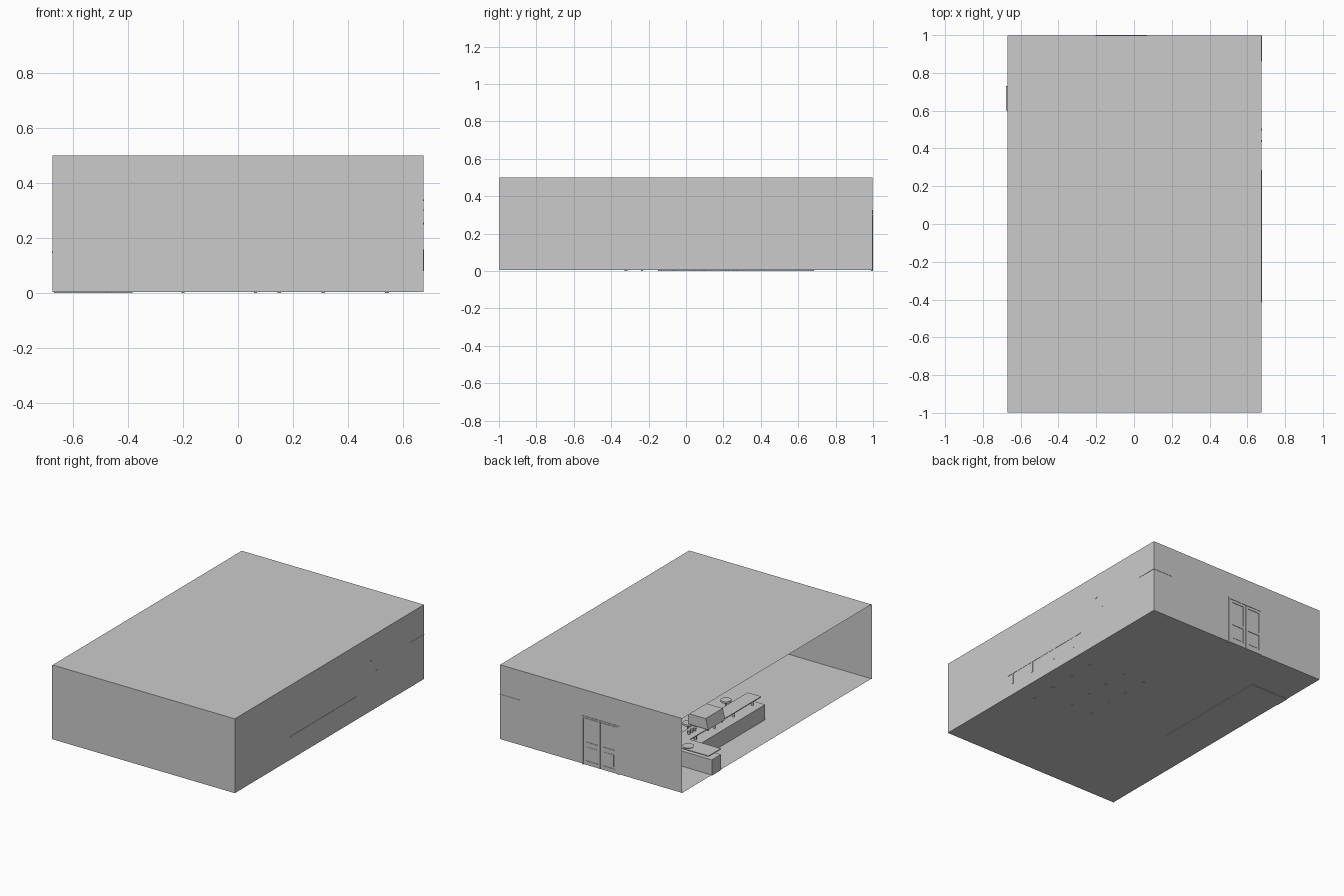
import bpy, bmesh, math
from mathutils import Vector

if "Cube" in bpy.data.objects:
    bpy.data.objects.remove(bpy.data.objects["Cube"])

def box(name, x0, x1, y0, y1, z0, z1):
    bm = bmesh.new()
    bmesh.ops.create_cube(bm, size=1)
    for v in bm.verts:
        v.co = Vector((x0 + (v.co.x + .5) * (x1 - x0),
                       y0 + (v.co.y + .5) * (y1 - y0),
                       z0 + (v.co.z + .5) * (z1 - z0)))
    return finish(name, bm)

def finish(name, bm):
    me = bpy.data.meshes.new(name)
    bm.to_mesh(me)
    bm.free()
    ob = bpy.data.objects.new(name, me)
    bpy.context.collection.objects.link(ob)
    return ob

def sheet(name, pts):
    bm = bmesh.new()
    bm.faces.new([bm.verts.new(p) for p in pts])
    return finish(name, bm)

def prism(name, pts, z0, z1):
    bm = bmesh.new()
    f = bm.faces.new([bm.verts.new((x, y, z0)) for x, y in pts])
    r = bmesh.ops.extrude_face_region(bm, geom=[f])
    bmesh.ops.translate(bm, vec=(0, 0, z1 - z0),
                        verts=[g for g in r['geom'] if isinstance(g, bmesh.types.BMVert)])
    bmesh.ops.recalc_face_normals(bm, faces=bm.faces)
    return finish(name, bm)

def cyl(name, x, y, z0, z1, r, n=16, r2=None):
    bm = bmesh.new()
    bmesh.ops.create_cone(bm, cap_ends=True, segments=n, radius1=r,
                          radius2=r if r2 is None else r2, depth=z1 - z0)
    bmesh.ops.translate(bm, verts=bm.verts, vec=(x, y, (z0 + z1) / 2))
    for f in bm.faces:
        f.smooth = len(f.verts) == 4
    return finish(name, bm)

# Room shell, open on the left side
L, R, F, B, Z, H = -.67, .675, -.998, .997, .004, .5
sheet("floor", [(L, F, Z), (R, F, Z), (R, B, Z), (L, B, Z)])
sheet("ceiling", [(L, F, H), (R, F, H), (R, B, H), (L, B, H)])
sheet("right_wall", [(R, F, Z), (R, B, Z), (R, B, H), (R, F, H)])
sheet("front_wall", [(L - .005, F, Z), (R, F, Z), (R, F, H), (L - .005, F, H)])
sheet("back_wall", [(L, B, Z), (R, B, Z), (R, B, H), (L, B, H)])

# Double door in the back wall
y0, y1 = .99, 1.0
box("door_frame_top", -.205, .069, y0, y1, .315, .325)
for x in (-.205, .059):
    box("door_jamb", x, x + .01, y0, y1, 0, .315)
for x in (-.193, -.066):
    w = .123
    for a in (x, x + w - .017):
        box("door_stile", a, a + .017, y0, y1, .004, .313)
    for za, zb in ((.004, .03), (.135, .155), (.295, .313)):
        box("door_rail", x + .017, x + w - .017, y0, y1, za, zb)
    box("door_panel", x + .028, x + w - .028, y0 + .002, y1 - .001, .042, .123)
for x in (-.078, -.058):
    box("door_handle", x - .004, x + .004, y0 - .006, y1, .15, .175)

# L-shaped bar: base, raised top and its posts
base = [(-.67, .59), (-.48, .59), (-.48, -.15), (-.385, -.15), (-.385, .685), (-.67, .685)]
prism("bar_base", base, 0, .105)
top = [(-.678, .60), (-.45, .60), (-.45, -.15), (-.35, -.15), (-.35, .73), (-.678, .73)]
prism("bar_top", top, .145, .151)
for x, y in [(-.42, -.1), (-.42, .1), (-.42, .3), (-.42, .5), (-.42, .65), (-.6, .65)]:
    cyl("bar_post", x, y, .105, .145, .008)

# Machine on the bar, tapered towards the top
m = box("coffee_machine", -.48, -.33, .27, .45, .165, .235)
for v in m.data.vertices:
    if v.co.z > .2 and v.co.x < -.4:
        v.co.x += .02
for x in (-.465, -.345):
    for y in (.285, .435):
        cyl("machine_foot", x, y, .151, .165, .007, 10)
for y in (.48, .51, .54):
    cyl("cup", -.40, y, .151, .172, .008, 12, .011)
cyl("plate", -.50, .69, .151, .157, .03, 20, .036)

# Bar stools on the customer side
for x, y in [(-.26, -.05), (-.26, .15), (-.26, .35), (-.26, .55)]:
    cyl("stool_foot", x, y, .004, .01, .03)
    cyl("stool_stem", x, y, .01, .105, .006, 10)
    cyl("stool_seat", x, y, .105, .117, .033)

# Long bench against the right wall
box("bench_seat", .53, .673, -.415, .285, .065, .078)
box("bench_back_rail", .66, .677, -.415, .285, .152, .159)
for y in (-.37, -.18, .03, .225):
    box("bench_back_post", .664, .677, y - .005, y + .005, .08, .152)
for y in (-.32, -.14, .04, .22):
    box("bench_leg", .535, .55, y - .008, y + .008, 0, .065)

# Two tables with chairs
for yc in (.18, -.15):
    box("table_top", .13, .33, yc - .1, yc + .1, .108, .116)
    for x in (.15, .31):
        for y in (yc - .085, yc + .085):
            box("table_leg", x - .006, x + .006, y - .006, y + .006, 0, .108)
    box("chair_seat", .03, .105, yc - .038, yc + .038, .064, .072)
    box("chair_back", .03, .038, yc - .038, yc + .038, .1, .14)
    for y in (yc - .033, yc + .033):
        box("chair_front_leg", .095, .103, y - .004, y + .004, .004, .064)
        box("chair_back_leg", .03, .038, y - .004, y + .004, .004, .14)

# Corner shelf with small supports showing through the walls
prism("corner_shelf", [(.677, .86), (.677, .999), (.53, .999)], .300, .304)
for i in range(5):
    cyl("shelf_jar", .655 - i * .018, .975, .304, .325, .006, 10)

# Small wall hooks
for y, z in ((.44, .335), (.50, .25)):
    box("wall_hook", .66, .677, y - .006, y + .006, z, z + .006)
